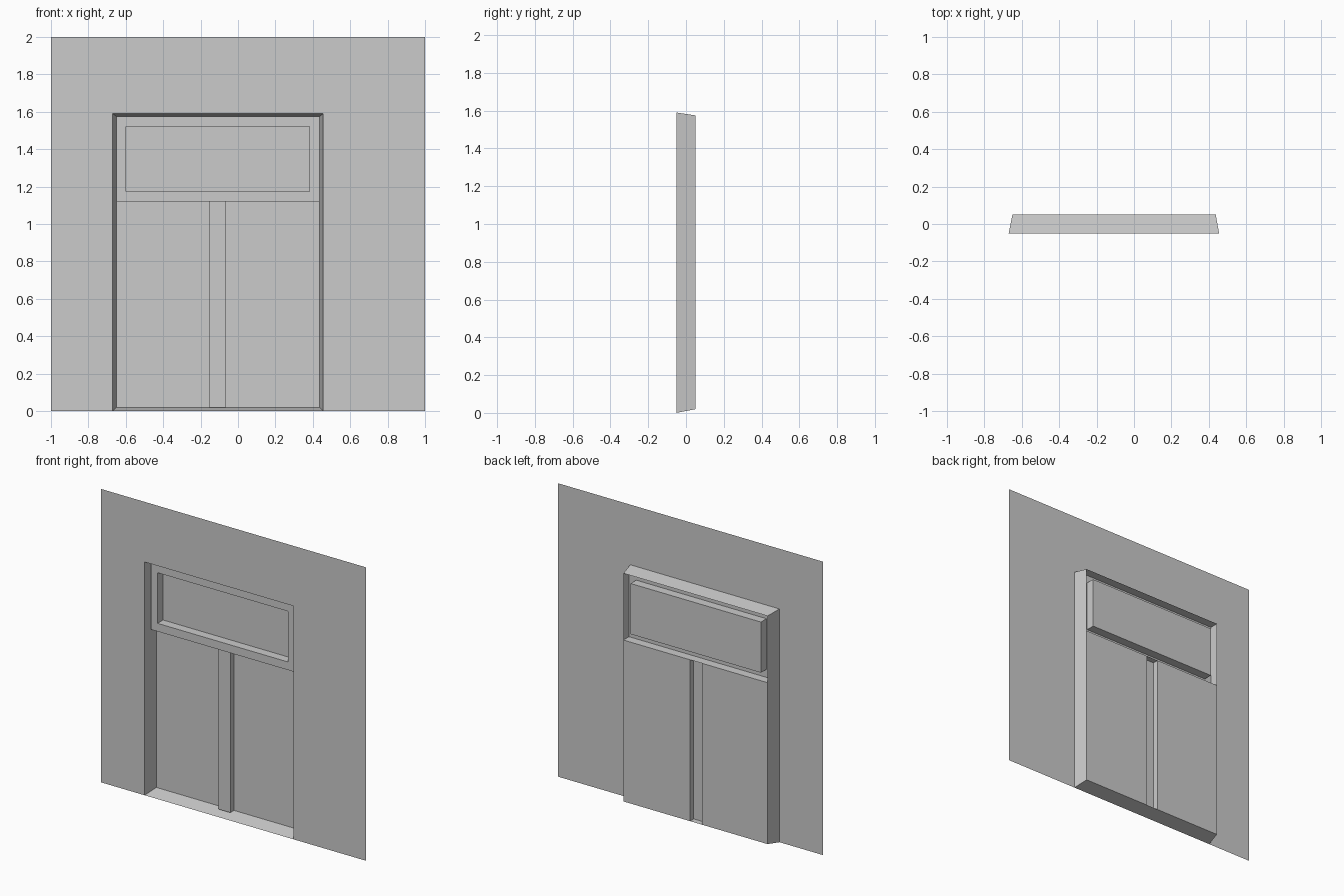
import bpy

cube = bpy.data.objects.get("Cube")
if cube:
    bpy.data.objects.remove(cube, do_unlink=True)

GREY = (0.6, 0.6, 0.6, 1.0)
mat = bpy.data.materials.new("plain grey")
mat.use_nodes = True
mat.diffuse_color = GREY
mat.node_tree.nodes["Principled BSDF"].inputs["Base Color"].default_value = GREY

# Depths of the layers, front to back
FRONT, TRANSOM_FRONT, POST_FRONT, BACK = -0.05, -0.01, 0.01, 0.05
# Outlines as (left, right, bottom, top)
WALL = (-1.0, 1.0, 0.0, 2.0)
OPENING = (-0.67, 0.455, 0.0, 1.59)
INNER = (-0.65, 0.437, 0.02, 1.575)
RAIL = 1.12
TRANSOM = (INNER[0], INNER[1], RAIL, INNER[3])
PANE = (-0.6, 0.383, 1.175, 1.52)
POST = (-0.155, -0.065, INNER[2], RAIL)


def corners(rect, y):
    """Rectangle corners, counter-clockwise seen from the front."""
    x0, x1, z0, z1 = rect
    return [(x0, y, z0), (x1, y, z0), (x1, y, z1), (x0, y, z1)]


def shell(name, loops, skip=(), cap=False):
    """Open shell joining nested rectangles; skip lists (ring, side) to omit.
    Sides are numbered bottom, right, top, left."""
    verts = [p for rect, y in loops for p in corners(rect, y)]
    faces = []
    for ring in range(len(loops) - 1):
        a, b = ring * 4, ring * 4 + 4
        for i in range(4):
            j = (i + 1) % 4
            if (ring, i) not in skip:
                faces.append((a + i, a + j, b + j, b + i))
    if cap:
        last = len(verts) - 4
        faces.append(tuple(range(last, last + 4)))
    mesh = bpy.data.meshes.new(name)
    mesh.from_pydata(verts, [], faces)
    mesh.materials.append(mat)
    mesh.update()
    obj = bpy.data.objects.new(name, mesh)
    bpy.context.collection.objects.link(obj)
    return obj


# Thin wall around the doorway, open along the floor
shell("wall", [(WALL, FRONT), (OPENING, FRONT)], skip={(0, 0)})

# Tapered jambs, header and sill
shell("door_reveal", [(OPENING, FRONT), (INNER, BACK)])

# Transom frame standing forward, with its pane set back
shell("transom_window", [(TRANSOM, BACK), (TRANSOM, TRANSOM_FRONT),
                         (PANE, TRANSOM_FRONT), (PANE, BACK)], cap=True)

# Central post, its top closed by the transom
shell("centre_post", [(POST, BACK), (POST, POST_FRONT)], skip={(0, 2)}, cap=True)

# Door panels on either side of the post
for name, x0, x1 in (("right_door_panel", INNER[0], POST[0]),
                     ("left_door_panel", POST[1], INNER[1])):
    shell(name, [((x0, x1, INNER[2], RAIL), BACK)], cap=True)
